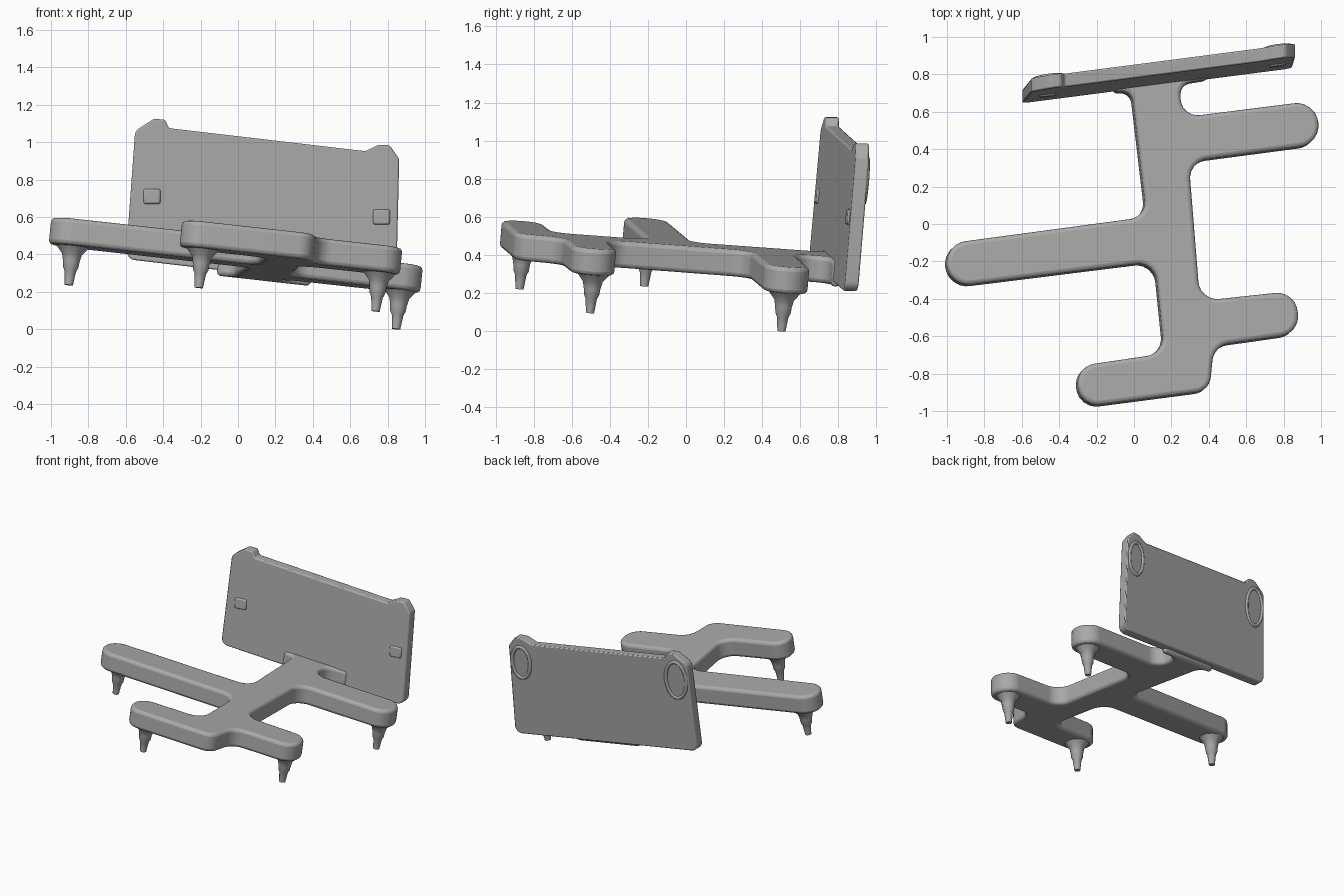
import bpy, bmesh, math
from mathutils import Matrix, Vector

if "Cube" in bpy.data.objects:
    bpy.data.objects.remove(bpy.data.objects["Cube"], do_unlink=True)

grey = bpy.data.materials.new("plain grey")
grey.use_nodes = True
grey.diffuse_color = (0.4, 0.4, 0.4, 1)
grey.node_tree.nodes["Principled BSDF"].inputs["Base Color"].default_value = (0.4, 0.4, 0.4, 1)

# Local frames: sloping frame plane, and leaning panel plane (x, height, depth)
FRAME = Matrix(((1, 0, .1, 0), (0, 1, .084, 0), (-.1, -.084, 1, .478), (0, 0, 0, 1)))
PANEL = Matrix(((1, 0, 0, 0), (.139, .08, 1, .698), (0, 1, 0, 0), (0, 0, 0, 1)))


def finish(name, bm, matrix):
    """Place a bmesh in a local frame and make it a grey object."""
    bm.transform(matrix)
    bmesh.ops.recalc_face_normals(bm, faces=bm.faces)
    mesh = bpy.data.meshes.new(name)
    bm.to_mesh(mesh)
    bm.free()
    mesh.materials.append(grey)
    obj = bpy.data.objects.new(name, mesh)
    bpy.context.collection.objects.link(obj)
    return obj


def rounded(corners, steps=6):
    """Replace each (x, y, radius) corner by an arc."""
    out = []
    for i, (x, y, r) in enumerate(corners):
        p = Vector((x, y))
        if not r:
            out.append(p)
            continue
        a = (Vector(corners[i - 1][:2]) - p).normalized()
        b = (Vector(corners[(i + 1) % len(corners)][:2]) - p).normalized()
        half = a.angle(b) / 2
        centre = p + (a + b).normalized() * r / math.sin(half)
        reach = r / math.tan(half)
        u, v = p + a * reach - centre, p + b * reach - centre
        out += [centre + u.lerp(v, k / steps).normalized() * r for k in range(steps + 1)]
    return out


def slab(name, outline, low, high, matrix):
    bm = bmesh.new()
    face = bm.faces.new([bm.verts.new((p.x, p.y, low)) for p in outline])
    top = bmesh.ops.extrude_face_region(bm, geom=[face])["geom"]
    bmesh.ops.translate(bm, vec=(0, 0, high - low),
                        verts=[g for g in top if isinstance(g, bmesh.types.BMVert)])
    return finish(name, bm, matrix)


def bevel(obj, width, segments):
    mod = obj.modifiers.new("round_edges", 'BEVEL')
    mod.width, mod.segments = width, segments
    mod.limit_method, mod.angle_limit = 'ANGLE', math.radians(45)


def smooth(obj, angle=50):
    bpy.ops.object.select_all(action='DESELECT')
    obj.select_set(True)
    bpy.context.view_layer.objects.active = obj
    bpy.ops.object.shade_smooth_by_angle(angle=math.radians(angle))


# Flat frame: spine with four staggered arms
frame_corners = [
    (.4, .775, 0), (.245, .75, .07), (.26, .572, .09),
    (.975, .662, .115), (1.0, .428, .115), (.295, .335, .1),
    (.355, -.41, .1), (.865, -.355, .108), (.89, -.585, .108),
    (.43, -.65, .1), (.405, -.89, .09),
    (-.285, -.98, .108), (-.31, -.76, .105), (.165, -.69, .1),
    (.115, -.2, .1), (-.985, -.337, .115), (-1.01, -.105, .115),
    (.07, .04, .09), (-.01, .715, .06), (-.1, .705, 0), (-.1, .75, 0), (.4, .82, 0)]
frame = slab("frame", rounded(frame_corners), -.14, 0, FRAME)
bevel(frame, .03, 3)
smooth(frame)

# Tapered turned legs under the arm ends: (radius, height)
profile = [(.095, -.125), (.078, -.15), (.053, -.18), (.045, -.215),
           (.041, -.25), (.031, -.27), (.026, -.31), (.022, -.345)]


def leg(name, x, y, sides=14):
    bm = bmesh.new()
    rings = [[bm.verts.new((x + r * math.cos(math.tau * k / sides),
                            y + r * math.sin(math.tau * k / sides), h))
              for k in range(sides)] for r, h in profile]
    for lower, upper in zip(rings, rings[1:]):
        for k in range(sides):
            n = (k + 1) % sides
            bm.faces.new((lower[k], lower[n], upper[n], upper[k]))
    bm.faces.new(rings[0])
    bm.faces.new(rings[-1])
    smooth(finish(name, bm, FRAME))


for name, x, y in (("right_leg", -.87, -.19), ("front_leg", -.175, -.845),
                   ("front_left_leg", .77, -.475), ("back_left_leg", .88, .53)):
    leg(name, x, y)

# Upright back panel with a raised handle at each upper corner
panel_corners = [
    (-.6, .375, .05), (-.55, 1.06, .05), (-.45, 1.125, .03), (-.39, 1.12, .02),
    (-.37, 1.075, .02), (.68, .952, .02), (.75, .985, .03), (.81, .985, .03),
    (.862, .91, .04), (.845, .205, .05)]
panel = slab("back_panel", rounded(panel_corners, 4), 0, .072, PANEL)

# Oval hand holes, each with a rolled rim
for side, x, z, rx, rz in (("right", -.46, .92, .066, .13), ("left", .768, .79, .056, .11)):
    oval = [Vector((x + rx * math.cos(math.tau * k / 24), z + rz * math.sin(math.tau * k / 24)))
            for k in range(24)]
    cutter = slab(side + "_hole_cutter", oval, -.1, .2, PANEL)
    cutter.hide_render = True
    cutter.hide_viewport = True
    cut = panel.modifiers.new(side + "_hole", 'BOOLEAN')
    cut.operation, cut.object, cut.solver = 'DIFFERENCE', cutter, 'EXACT'

    bm = bmesh.new()
    rings = []
    for k in range(24):
        a = math.tau * k / 24
        ring = []
        for j in range(8):
            b = math.tau * j / 8
            grow = .014 + .016 * math.cos(b)
            ring.append(bm.verts.new((x + (rx + grow) * math.cos(a),
                                      z + (rz + grow) * math.sin(a),
                                      .062 + .022 * math.sin(b))))
        rings.append(ring)
    for k in range(24):
        for j in range(8):
            n, m = (k + 1) % 24, (j + 1) % 8
            bm.faces.new((rings[k][j], rings[n][j], rings[n][m], rings[k][m]))
    smooth(finish(side + "_handle_rim", bm, PANEL), 80)

    # Small latch block below each hole
    bm = bmesh.new()
    bmesh.ops.create_cube(bm, size=1, matrix=Matrix.Translation((x, z - rz - .08, .005))
                          @ Matrix.Diagonal((.09, .08, .03, 1)))
    latch = finish(side + "_latch", bm, PANEL)
    bevel(latch, .01, 2)
    smooth(latch)

bevel(panel, .012, 2)
smooth(panel)
